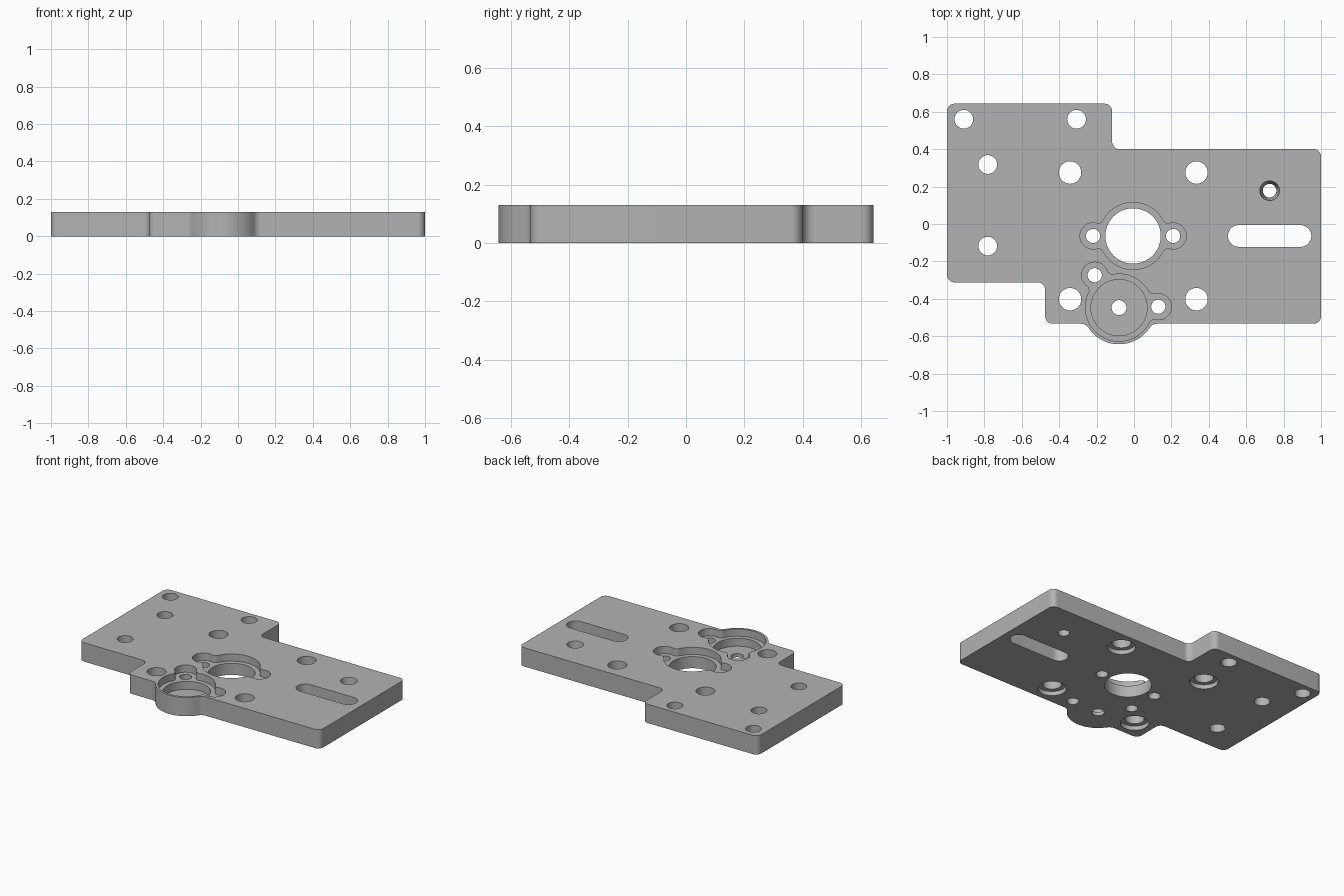
import bpy, bmesh
from math import pi, cos, sin, acos, atan2, sqrt
from mathutils import Vector

if "Cube" in bpy.data.objects:
    bpy.data.objects.remove(bpy.data.objects["Cube"], do_unlink=True)

T = 0.13          # plate thickness
RECESS = 0.05     # depth of the lobed recesses
OVER = 0.02       # cutter overshoot

grey = bpy.data.materials.new("machined grey")
grey.use_nodes = True
COLOR = (0.45, 0.45, 0.45, 1)
grey.diffuse_color = COLOR
grey.node_tree.nodes["Principled BSDF"].inputs["Base Color"].default_value = COLOR


def ang(a, b):
    return atan2(b.y - a.y, b.x - a.x)


def polar(c, r, a):
    return c + Vector((r * cos(a), r * sin(a)))


def arc(c, r, a0, a1, ccw=True):
    """Points along an arc, counter-clockwise or clockwise."""
    sweep = (a1 - a0) % (2 * pi) if ccw else -((a0 - a1) % (2 * pi))
    n = max(4, int(abs(sweep) * 9))
    return [polar(c, r, a0 + sweep * i / n) for i in range(n + 1)]


def corner(prev, p, nxt, r):
    """Rounded right-angle corner."""
    u, v = (prev - p).normalized(), (nxt - p).normalized()
    c = p + (u + v) * r
    turn_left = u.x * v.y - u.y * v.x < 0
    return arc(c, r, ang(c, p + u * r), ang(c, p + v * r), turn_left)


def prism(name, pts, z0, z1, top_pts=None):
    clean = [i for i, p in enumerate(pts) if (p - pts[i - 1]).length > 1e-5]
    top_pts = top_pts or pts
    bm = bmesh.new()
    lo = [bm.verts.new((pts[i].x, pts[i].y, z0)) for i in clean]
    hi = [bm.verts.new((top_pts[i].x, top_pts[i].y, z1)) for i in clean]
    bm.faces.new(lo)
    bm.faces.new(hi)
    for i in range(len(lo)):
        bm.faces.new((lo[i - 1], lo[i], hi[i], hi[i - 1]))
    bmesh.ops.recalc_face_normals(bm, faces=bm.faces)
    mesh = bpy.data.meshes.new(name)
    bm.to_mesh(mesh)
    bm.free()
    obj = bpy.data.objects.new(name, mesh)
    bpy.context.collection.objects.link(obj)
    mesh.materials.append(grey)
    return obj


def circle(x, y, r, n=48):
    return [polar(Vector((x, y)), r, 2 * pi * i / n) for i in range(n)]


def lobed(c, R, lobes, r, f):
    """Disc with round lobes joined by fillets."""
    pts, info = [], []
    for b in lobes:
        d, phi = (b - c).length, ang(c, b)
        al = acos((d * d + (R + f) ** 2 - (r + f) ** 2) / (2 * d * (R + f)))
        info.append((b, phi - al, phi + al))
    for i, (b, a0, a1) in enumerate(info):
        c0, c1 = polar(c, R + f, a0), polar(c, R + f, a1)
        pts += arc(c, R, info[i - 1][2], a0)
        pts += arc(c0, f, ang(c0, c), ang(c0, b), False)
        pts += arc(b, r, ang(b, c0), ang(b, c1))
        pts += arc(c1, f, ang(c1, b), ang(c1, c), False)
    return pts


# Plate outline with the round boss bulging out of the front edge
boss, boss_r, fil, front = Vector((-0.08, -0.447)), 0.196, 0.05, -0.533
corners = [Vector(p) for p in ((-0.475, front), (1, front), (1, 0.4), (-0.117, 0.4),
                               (-0.117, 0.643), (-1, 0.643), (-1, -0.312), (-0.475, -0.312))]
outline = []
for i, p in enumerate(corners):
    outline += corner(corners[i - 1], p, corners[(i + 1) % len(corners)], 0.04)
    if i == 0:
        dy = front - fil - boss.y
        dx = sqrt((boss_r + fil) ** 2 - dy * dy)
        left, right = boss + Vector((-dx, dy)), boss + Vector((dx, dy))
        outline += arc(left, fil, pi / 2, ang(left, boss), False)
        outline += arc(boss, boss_r, ang(boss, left), ang(boss, right))
        outline += arc(right, fil, ang(right, boss), pi / 2, False)
plate = prism("mounting_plate", outline, 0, T)

cutters = []


def cut(pts, z0=-OVER, z1=T + OVER, top_pts=None):
    cutters.append(prism("cutter", pts, z0, z1, top_pts))


# Lobed recesses, with the bore, the blind pocket and the lobe holes
bore = Vector((-0.005, -0.064))
bore_lobes = [Vector((0.209, -0.064)), Vector((-0.219, -0.064))]
boss_lobes = [Vector((0.13, -0.442)), Vector((-0.21, -0.274))]
cut(lobed(bore, 0.18, bore_lobes, 0.07, 0.03), T - RECESS)
cut(lobed(boss, 0.18, boss_lobes, 0.07, 0.03), T - RECESS)
cut(circle(*bore, 0.148, 64))
cut(circle(*boss, 0.15, 64), 0.025)
cut(circle(*boss, 0.04))
for p in bore_lobes + boss_lobes:
    cut(circle(*p, 0.038))

# Plain holes in the left half
for x, y in ((-0.91, 0.56), (-0.307, 0.56), (-0.782, 0.318), (-0.782, -0.118)):
    cut(circle(x, y, 0.05))

# Square pattern of holes, counterbored underneath
for x in (-0.342, 0.334):
    for y in (0.275, -0.402):
        cut(circle(x, y, 0.06))
        cut(circle(x, y, 0.09), -OVER, 0.03)

# Tapered hole and slot
cut(circle(0.725, 0.178, 0.034), top_pts=circle(0.725, 0.178, 0.055))
s0, s1 = Vector((0.56, -0.064)), Vector((0.89, -0.064))
cut(arc(s1, 0.058, -pi / 2, pi / 2) + arc(s0, 0.058, pi / 2, -pi / 2))

for c in cutters:
    m = plate.modifiers.new("cut", 'BOOLEAN')
    m.operation, m.solver, m.object = 'DIFFERENCE', 'EXACT', c
deps = bpy.context.evaluated_depsgraph_get()
plate.data = bpy.data.meshes.new_from_object(plate.evaluated_get(deps))
plate.modifiers.clear()
for c in cutters:
    bpy.data.objects.remove(c, do_unlink=True)

bpy.ops.object.select_all(action='DESELECT')
plate.select_set(True)
bpy.context.view_layer.objects.active = plate
bpy.ops.object.shade_smooth_by_angle(angle=pi / 6)
